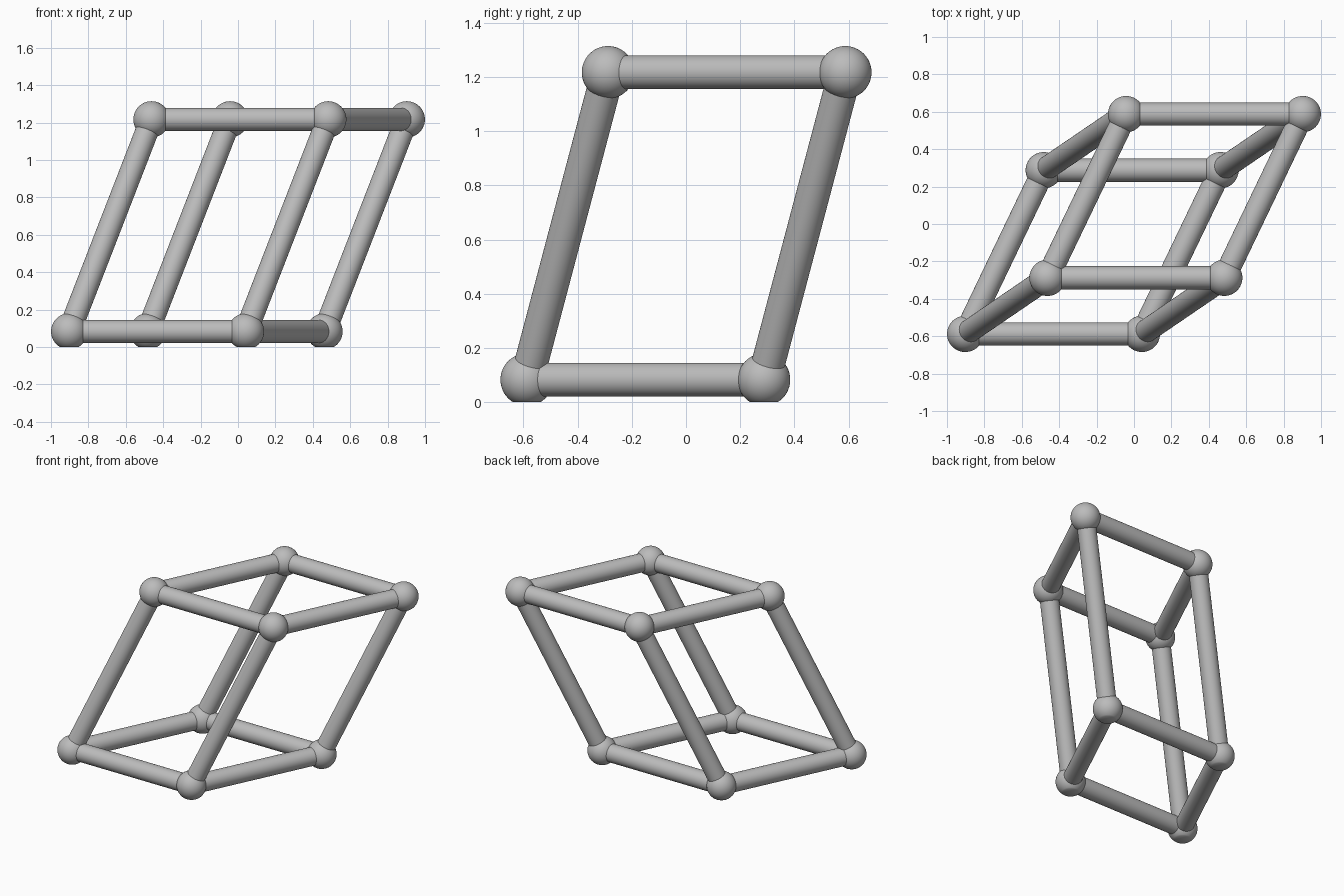
import bpy, bmesh
from math import radians
from mathutils import Vector, Matrix
from itertools import product

cube = bpy.data.objects.get("Cube")
if cube:
    bpy.data.objects.remove(cube, do_unlink=True)

BALL_R, ROD_R = 0.097, 0.062
# Three edge directions of the slanted cell
EDGES = [Vector((0.945, 0, 0)), Vector((0.42, 0.875, 0)), Vector((0.44, 0.30, 1.134))]
ORIGIN = Vector((-0.9025, -0.5875, 0.083))

grey = bpy.data.materials.new("plain_grey")
grey.use_nodes = True
colour = (0.5, 0.5, 0.5, 1)
grey.diffuse_color = colour
grey.node_tree.nodes["Principled BSDF"].inputs["Base Color"].default_value = colour


def finish(bm, name):
    mesh = bpy.data.meshes.new(name)
    bm.to_mesh(mesh)
    bm.free()
    mesh.materials.append(grey)
    obj = bpy.data.objects.new(name, mesh)
    bpy.context.collection.objects.link(obj)
    bpy.ops.object.select_all(action="DESELECT")
    obj.select_set(True)
    bpy.context.view_layer.objects.active = obj
    bpy.ops.object.shade_smooth_by_angle(angle=radians(35))


def corner(key):
    return ORIGIN + sum((e * k for e, k in zip(EDGES, key)), Vector())


def ball(name, centre):
    bm = bmesh.new()
    bmesh.ops.create_uvsphere(bm, u_segments=48, v_segments=24, radius=BALL_R,
                              matrix=Matrix.Translation(centre))
    # Flat foot where the ball meets the ground
    if centre.z < BALL_R:
        cut = bmesh.ops.bisect_plane(bm, geom=bm.verts[:] + bm.edges[:] + bm.faces[:],
                                     plane_co=(0, 0, 0), plane_no=(0, 0, -1),
                                     clear_outer=True)
        rim = [g for g in cut["geom_cut"] if isinstance(g, bmesh.types.BMEdge)]
        bmesh.ops.contextual_create(bm, geom=rim)
        bmesh.ops.recalc_face_normals(bm, faces=bm.faces[:])
    finish(bm, name)


def rod(name, start, end):
    axis = end - start
    bm = bmesh.new()
    place = Matrix.Translation((start + end) / 2) @ axis.to_track_quat("Z", "Y").to_matrix().to_4x4()
    bmesh.ops.create_cone(bm, cap_ends=True, segments=48, radius1=ROD_R, radius2=ROD_R,
                          depth=axis.length, matrix=place)
    finish(bm, name)


# Balls on the eight corners, rods along the twelve edges
rod_names = ("cross_rod", "side_rod", "slanted_post")
for key in product((0, 1), repeat=3):
    level = "top" if key[2] else "bottom"
    spot = f"{level}_{'back' if key[1] else 'front'}_{'left' if key[0] else 'right'}"
    ball(f"{spot}_ball", corner(key))
    for i in range(3):
        if key[i] == 0:
            rod(f"{spot}_{rod_names[i]}", corner(key), corner(key) + EDGES[i])
